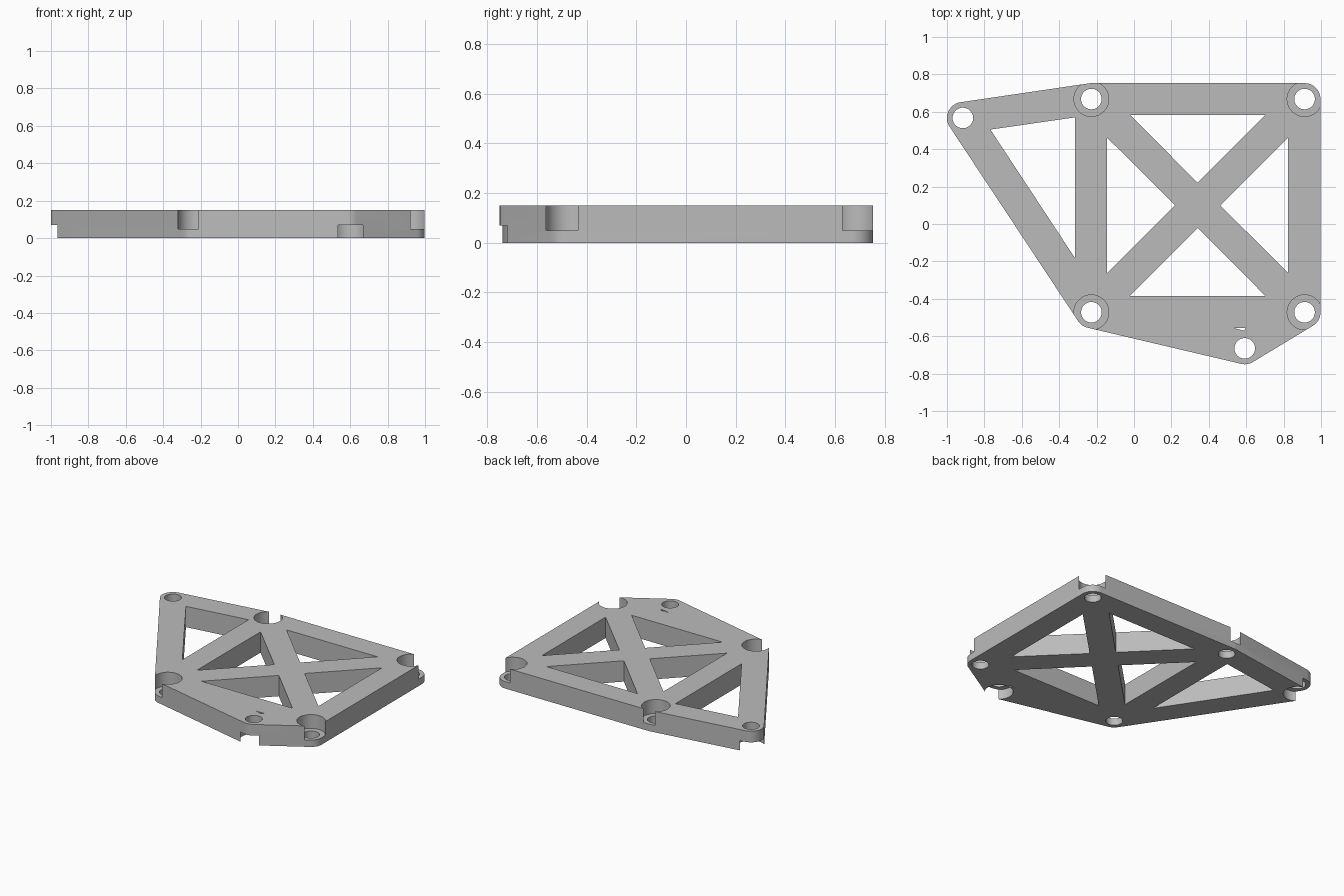
import bpy, bmesh
from math import cos, sin, tau, radians

if "Cube" in bpy.data.objects:
    bpy.data.objects.remove(bpy.data.objects["Cube"])

THICK = 0.15
EDGE_R, HOLE_R, BORE_R = 0.085, 0.055, 0.093
CORNERS = [(x, y) for x in (-0.228, 0.912) for y in (-0.472, 0.668)]
LUGS = [(-0.915, 0.567), (0.592, -0.665)]


def circle(center, r, n=64):
    return [(center[0] + r * cos(tau * i / n), center[1] + r * sin(tau * i / n))
            for i in range(n)]


def prism(bm, outline, z0, z1):
    """Extrude a closed outline from z0 to z1."""
    face = bm.faces.new([bm.verts.new((x, y, z0)) for x, y in outline])
    ext = bmesh.ops.extrude_face_region(bm, geom=[face])["geom"]
    top = [v for v in ext if isinstance(v, bmesh.types.BMVert)]
    bmesh.ops.translate(bm, verts=top, vec=(0, 0, z1 - z0))


def to_object(bm, name):
    bmesh.ops.recalc_face_normals(bm, faces=bm.faces[:])
    mesh = bpy.data.meshes.new(name)
    bm.to_mesh(mesh)
    bm.free()
    ob = bpy.data.objects.new(name, mesh)
    bpy.context.collection.objects.link(ob)
    return ob


# Plate: rounded hull wrapped around all six hole centres
bm = bmesh.new()
for c in CORNERS + LUGS:
    for x, y in circle(c, EDGE_R):
        bm.verts.new((x, y, 0))
        bm.verts.new((x, y, THICK))
hull = bmesh.ops.convex_hull(bm, input=bm.verts[:])
inner = {g for g in hull["geom_interior"] if isinstance(g, bmesh.types.BMVert)}
bmesh.ops.delete(bm, geom=list(inner), context="VERTS")
bmesh.ops.dissolve_limit(bm, angle_limit=radians(0.5),
                         verts=bm.verts[:], edges=bm.edges[:])
plate = to_object(bm, "bracket_plate")

# Through cuts: screw holes, truss windows, side window and small slit
bm = bmesh.new()
for c in CORNERS + LUGS:
    prism(bm, circle(c, HOLE_R), -0.1, 0.3)
cx, cy, half, tip, reach = 0.34, 0.1, 0.362, 0.121, 0.484
for dx, dy in ((1, 0), (0, 1), (-1, 0), (0, -1)):
    prism(bm, [(cx + dx * tip, cy + dy * tip),
               (cx + dx * reach - dy * half, cy + dy * reach + dx * half),
               (cx + dx * reach + dy * half, cy + dy * reach - dx * half)], -0.1, 0.3)
prism(bm, [(-0.768, 0.505), (-0.315, 0.57), (-0.315, -0.183)], -0.1, 0.3)
prism(bm, [(0.532, -0.556), (0.597, -0.556), (0.588, -0.57)], -0.1, 0.3)
through = to_object(bm, "through_cutter")

# Counterbores: corners from above, lugs from below
bm = bmesh.new()
for c in CORNERS:
    prism(bm, circle(c, BORE_R), 0.05, 0.3)
for c in LUGS:
    prism(bm, circle(c, BORE_R), -0.1, 0.07)
bores = to_object(bm, "counterbore_cutter")

bpy.ops.object.select_all(action="DESELECT")
plate.select_set(True)
bpy.context.view_layer.objects.active = plate
for cutter in (through, bores):
    cutter.hide_render = True
    mod = plate.modifiers.new(cutter.name, "BOOLEAN")
    mod.operation, mod.solver, mod.object = "DIFFERENCE", "EXACT", cutter
    bpy.ops.object.modifier_apply(modifier=mod.name)
    bpy.data.objects.remove(cutter)

# Grey finish
grey = bpy.data.materials.new("plain_grey")
grey.use_nodes = True
grey.diffuse_color = (0.5, 0.5, 0.5, 1)
grey.node_tree.nodes["Principled BSDF"].inputs["Base Color"].default_value = (0.5, 0.5, 0.5, 1)
plate.data.materials.clear()
plate.data.materials.append(grey)
bpy.ops.object.shade_smooth_by_angle(angle=radians(30))
